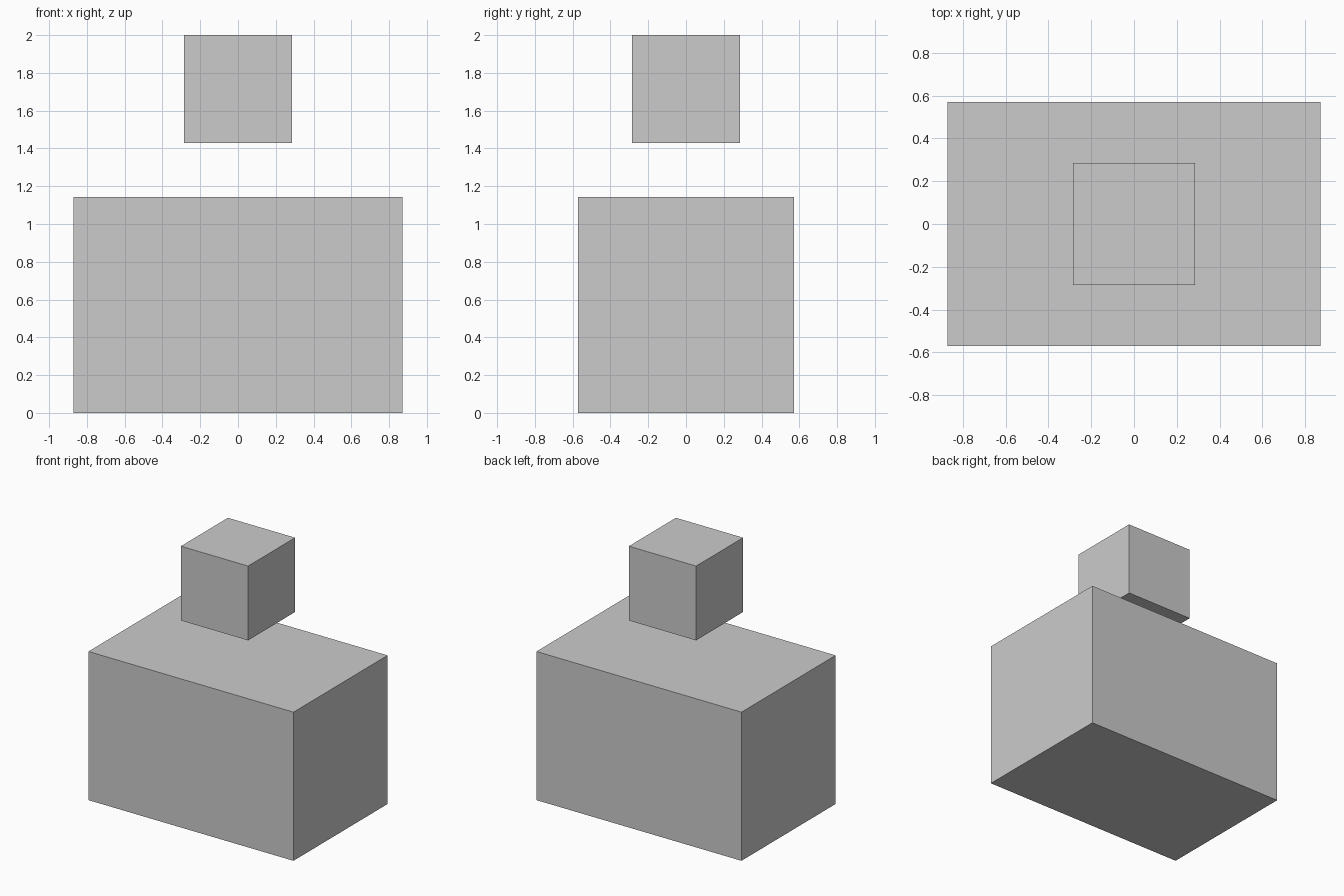
import bpy

if "Cube" in bpy.data.objects:
    bpy.data.objects.remove(bpy.data.objects["Cube"])


def box(name, size, bottom):
    """Add a centred box resting at height `bottom`."""
    bpy.ops.mesh.primitive_cube_add(size=1, location=(0, 0, bottom + size[2] / 2))
    obj = bpy.context.object
    obj.name = name
    obj.scale = size
    bpy.ops.object.transform_apply(location=False, rotation=False, scale=True)
    return obj


UNIT = 2 / 3.5  # edge of the small cube

# Large block standing on the ground
box("body_block", (1.744, 2 * UNIT, 2 * UNIT), 0)

# Small cube floating above it
box("head_cube", (UNIT, UNIT, UNIT), 2.5 * UNIT)
